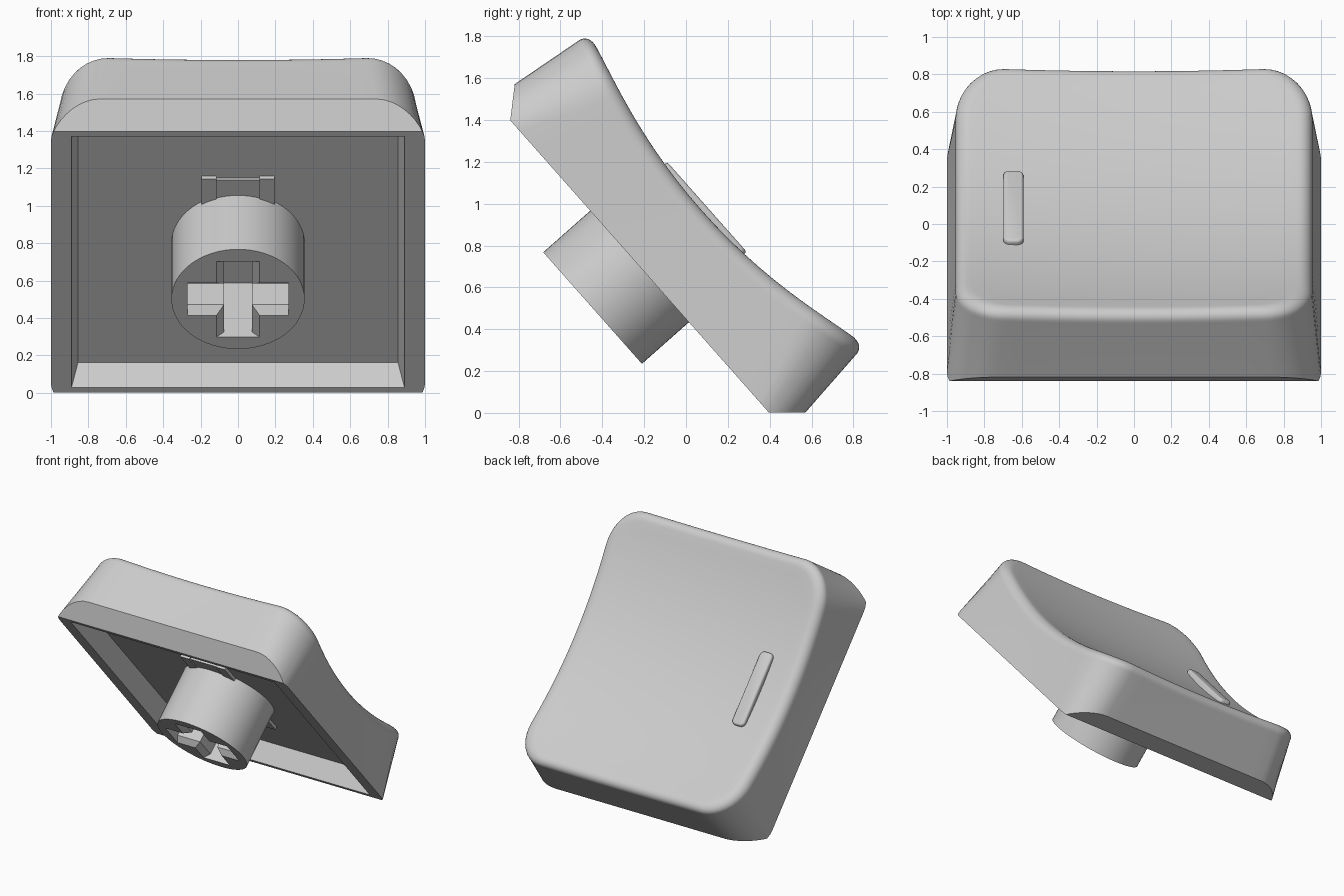
import bpy, bmesh, math
from mathutils import Vector

if "Cube" in bpy.data.objects:
    bpy.data.objects.remove(bpy.data.objects["Cube"])

TILT = math.atan2(-0.749, 0.663)
ORIGIN = (0, -0.222, 0.70)
CEILING = 0.15

grey = bpy.data.materials.new("light_grey")
grey.use_nodes = True
COLOR = (0.6, 0.6, 0.6, 1)
grey.diffuse_color = COLOR
grey.node_tree.nodes["Principled BSDF"].inputs["Base Color"].default_value = COLOR


def make(name, bm):
    """Turn a bmesh, modelled flat, into a tilted object."""
    bmesh.ops.recalc_face_normals(bm, faces=bm.faces)
    mesh = bpy.data.meshes.new(name)
    bm.to_mesh(mesh)
    bm.free()
    mesh.materials.append(grey)
    obj = bpy.data.objects.new(name, mesh)
    bpy.context.collection.objects.link(obj)
    obj.location = ORIGIN
    obj.rotation_euler = (TILT, 0, 0)
    return obj


def select(obj):
    bpy.ops.object.select_all(action="DESELECT")
    obj.select_set(True)
    bpy.context.view_layer.objects.active = obj


def smooth(obj):
    select(obj)
    bpy.ops.object.shade_smooth_by_angle(angle=math.radians(32))


def frustum(low, high, z0, z1, center=(0, 0)):
    """Box whose half sizes go from low at z0 to high at z1."""
    bm = bmesh.new()
    bmesh.ops.create_cube(bm, size=2)
    for v in bm.verts:
        half, z = (low, z0) if v.co.z < 0 else (high, z1)
        v.co = (center[0] + v.co.x * half[0], center[1] + v.co.y * half[1], z)
    return bm


def cut(obj, bm):
    """Subtract a solid and remove the cutter."""
    cutter = make("cutter", bm)
    cutter.hide_render = True
    mod = obj.modifiers.new("cut", "BOOLEAN")
    mod.operation, mod.solver, mod.object = "DIFFERENCE", "EXACT", cutter
    bpy.context.view_layer.update()
    select(obj)
    bpy.ops.object.modifier_apply(modifier=mod.name)
    bpy.data.objects.remove(cutter)


def outline(hx, hy, rx, ry, arc=10, side=14):
    """Rounded rectangle with evenly divided sides."""
    pts = []
    for q, (sx, sy) in enumerate([(1, 1), (-1, 1), (-1, -1), (1, -1)]):
        for i in range(arc + 1):
            a = (q + i / arc) * math.pi / 2
            pts.append(Vector((sx * (hx - rx) + rx * math.cos(a),
                               sy * (hy - ry) + ry * math.sin(a))))
    full = []
    for i, p in enumerate(pts):
        full.append(p)
        if i % (arc + 1) == arc:
            nxt = pts[(i + 1) % len(pts)]
            full += [p.lerp(nxt, k / side) for k in range(1, side)]
    return full


def dish(p):
    return 0.375 + 0.175 * p.y ** 2 + 0.033 * p.x ** 2


# Cap body: tapered walls, rounded rim, scooped top
FILLET = 0.08
rings = [[(p.x, p.y, 0) for p in outline(1, 1.065, 0.25, 0.2)]]
for k in range(9):
    a = k / 8 * math.pi / 2
    inset = FILLET * (1 - math.cos(a))
    rim = outline(0.955 - inset, 1.003 - inset, 0.26 - inset / 2, 0.3 - inset / 2)
    rings.append([(p.x, p.y, dish(p) - FILLET * (1 - math.sin(a))) for p in rim])
STEPS = 16
for k in range(1, STEPS):
    scaled = [p * (1 - k / STEPS) for p in rim]
    rings.append([(p.x, p.y, dish(p)) for p in scaled])

bm = bmesh.new()
loops = [[bm.verts.new(c) for c in ring] for ring in rings]
count = len(loops[0])
for a, b in zip(loops, loops[1:]):
    for i in range(count):
        j = (i + 1) % count
        bm.faces.new((a[i], a[j], b[j], b[i]))
middle = bm.verts.new((0, 0, dish(Vector((0, 0)))))
for i in range(count):
    bm.faces.new((loops[-1][i], loops[-1][(i + 1) % count], middle))
bm.faces.new(loops[0][::-1])

# Slanted cuts along the lower front and back edges
for s in (1, -1):
    res = bmesh.ops.bisect_plane(
        bm, geom=bm.verts[:] + bm.edges[:] + bm.faces[:], clear_outer=True,
        plane_co=(0, s * 0.9325, 0), plane_no=(0, s * 0.749, -0.663))
    edges = [e for e in res["geom_cut"] if isinstance(e, bmesh.types.BMEdge)]
    bmesh.ops.holes_fill(bm, edges=[e for e in edges if e.is_boundary], sides=0)
cap = make("cap_shell", bm)

# Hollow underside
cut(cap, frustum((0.90, 0.91), (0.855, 0.85), -0.04, CEILING))
smooth(cap)

# Round stem with a cross socket, flared at the mouth
bm = bmesh.new()
bmesh.ops.create_cone(bm, cap_ends=True, segments=64, radius1=0.356, radius2=0.356, depth=0.5)
bmesh.ops.translate(bm, verts=bm.verts, vec=(0, 0, -0.05))
stem = make("stem", bm)
for flip in (1, -1):
    slot, mouth, outer = [(w, 0.27)[::flip] for w in (0.075, 0.115, 0.155)]
    cut(stem, frustum(slot, slot, -0.4, 0.14))
    cut(stem, frustum(outer, slot, -0.34, -0.26))
smooth(stem)

# Thin ribs across the ceiling beside the stem
make("rib_middle", frustum((0.12, 0.465), (0.12, 0.465), CEILING - 0.015, CEILING + 0.03))
for side, x in (("left", 0.155), ("right", -0.155)):
    make("rib_" + side, frustum((0.04, 0.48), (0.04, 0.48), CEILING - 0.023, CEILING + 0.03, (x, 0)))

# Raised finger bar on the top
bm = frustum((0.054, 0.288), (0.054, 0.288), 0.33, 0.43, (-0.645, 0))
bmesh.ops.bevel(bm, geom=[e for e in bm.edges if abs(e.verts[0].co.z - e.verts[1].co.z) > 0.01],
                offset=0.035, segments=5, profile=0.5, affect="EDGES")
top = [e for e in bm.edges if all(v.co.z > 0.42 for v in e.verts)]
bmesh.ops.bevel(bm, geom=top, offset=0.015, segments=3, profile=0.5, affect="EDGES")
smooth(make("finger_bar", bm))
